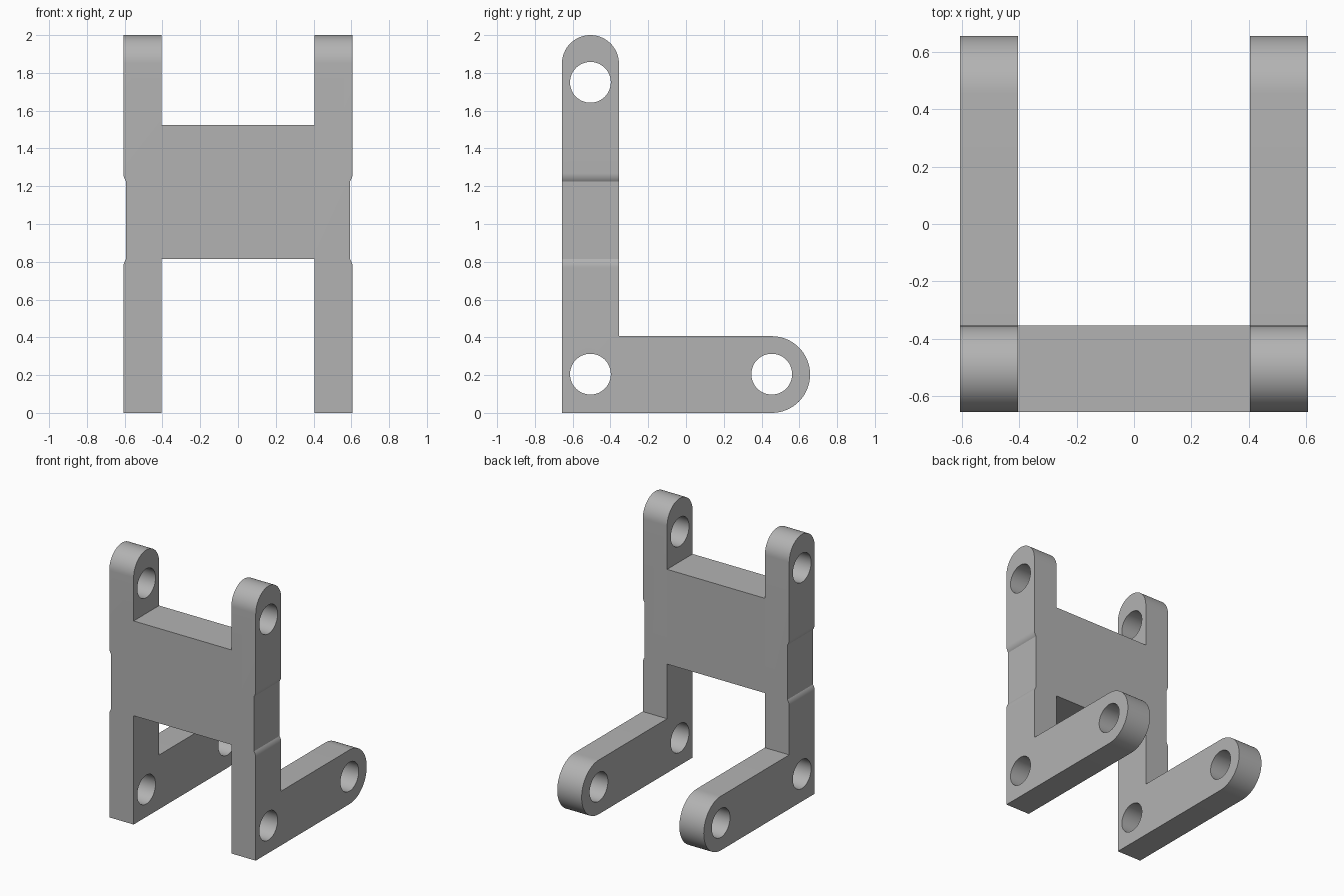
import bpy, bmesh
from math import sin, cos, pi, radians, sqrt
from mathutils import Vector

default = bpy.data.objects.get("Cube")
if default:
    bpy.data.objects.remove(default, do_unlink=True)

grey = bpy.data.materials.new("plain_grey")
grey.use_nodes = True
colour = (0.45, 0.45, 0.45, 1)
grey.diffuse_color = colour
grey.node_tree.nodes["Principled BSDF"].inputs["Base Color"].default_value = colour

# Main dimensions
OUT, IN = 0.607, 0.405            # outer and inner x of the arms
FRONT, BACK, END = -0.657, -0.355, 0.657
POST_Y, POST_R = (FRONT + BACK) / 2, (BACK - FRONT) / 2
FOOT_R = 0.203
HOLE_R = 0.108
WEB_LOW, WEB_HIGH = 0.815, 1.525
REC_LOW, REC_HIGH, REC_DEPTH, REC_BLEND = 0.815, 1.225, 0.015, 0.045


def arc(cu, cv, r, start, end, n):
    return [(cu + r * cos(radians(start + (end - start) * i / n)),
             cv + r * sin(radians(start + (end - start) * i / n))) for i in range(n + 1)]


def prism(name, points, place, sweep):
    """Extrude a flat outline; place maps 2D points into space."""
    bm = bmesh.new()
    face = bm.faces.new([bm.verts.new(place(u, v)) for u, v in points])
    new = bmesh.ops.extrude_face_region(bm, geom=[face])["geom"]
    bmesh.ops.translate(bm, verts=[g for g in new if isinstance(g, bmesh.types.BMVert)],
                        vec=Vector(sweep))
    bmesh.ops.recalc_face_normals(bm, faces=bm.faces)
    mesh = bpy.data.meshes.new(name)
    bm.to_mesh(mesh)
    bm.free()
    mesh.materials.append(grey)
    obj = bpy.data.objects.new(name, mesh)
    bpy.context.collection.objects.link(obj)
    return obj


def combine(target, other, operation):
    mod = target.modifiers.new(operation.title(), "BOOLEAN")
    mod.operation, mod.object, mod.solver = operation, other, "EXACT"
    bpy.context.view_layer.objects.active = target
    bpy.ops.object.modifier_apply(modifier=mod.name)
    bpy.data.objects.remove(other, do_unlink=True)


# L-shaped side arm outline with rounded ends
side_outline = ([(FRONT, 0)]
                + arc(END - FOOT_R, FOOT_R, FOOT_R, -90, 90, 32)
                + [(BACK, 2 * FOOT_R)]
                + arc(POST_Y, 2 - POST_R, POST_R, 0, 180, 32))

# Shallow outer recess: flat floor with a rounded lip at each end
blend_r = (REC_BLEND ** 2 + REC_DEPTH ** 2) / (2 * REC_DEPTH)


def lip(z_edge, way):
    pts = []
    for i in range(9):
        t = REC_BLEND * i / 8          # distance from the recess floor edge
        pts.append((OUT - blend_r + sqrt(blend_r ** 2 - (REC_BLEND - t) ** 2),
                    z_edge + way * t))
    return pts


recess_outline = (lip(REC_LOW, -1)[::-1] + lip(REC_HIGH, 1)
                  + [(OUT + 0.1, REC_HIGH + REC_BLEND), (OUT + 0.1, REC_LOW - REC_BLEND)])


def make_arm(name, side):
    arm = prism(name, side_outline, lambda y, z: (side * IN, y, z), (side * (OUT - IN), 0, 0))
    # Pin holes
    for y, z in ((POST_Y, 0.205), (END - FOOT_R, 0.205), (POST_Y, 1.75)):
        pin = prism("pin_cutter", arc(y, z, HOLE_R, 0, 360, 48)[:-1],
                    lambda u, v: (side * (IN - 0.1), u, v), (side * 0.5, 0, 0))
        combine(arm, pin, "DIFFERENCE")
    recess = prism("recess_cutter", recess_outline,
                   lambda x, z: (side * x, FRONT - 0.1, z), (0, 0.6, 0))
    combine(arm, recess, "DIFFERENCE")
    return arm


bracket = make_arm("bracket_frame", 1)
combine(bracket, make_arm("right_arm", -1), "UNION")

# Cross plate joining the two uprights
web = prism("cross_plate", [(-IN, WEB_LOW), (IN, WEB_LOW), (IN, WEB_HIGH), (-IN, WEB_HIGH)],
            lambda x, z: (x, FRONT, z), (0, BACK - FRONT, 0))
combine(bracket, web, "UNION")

# Smooth the rounded surfaces and keep the edges crisp
bpy.ops.object.select_all(action="DESELECT")
bracket.select_set(True)
bpy.context.view_layer.objects.active = bracket
bpy.ops.object.shade_smooth_by_angle(angle=radians(15))
